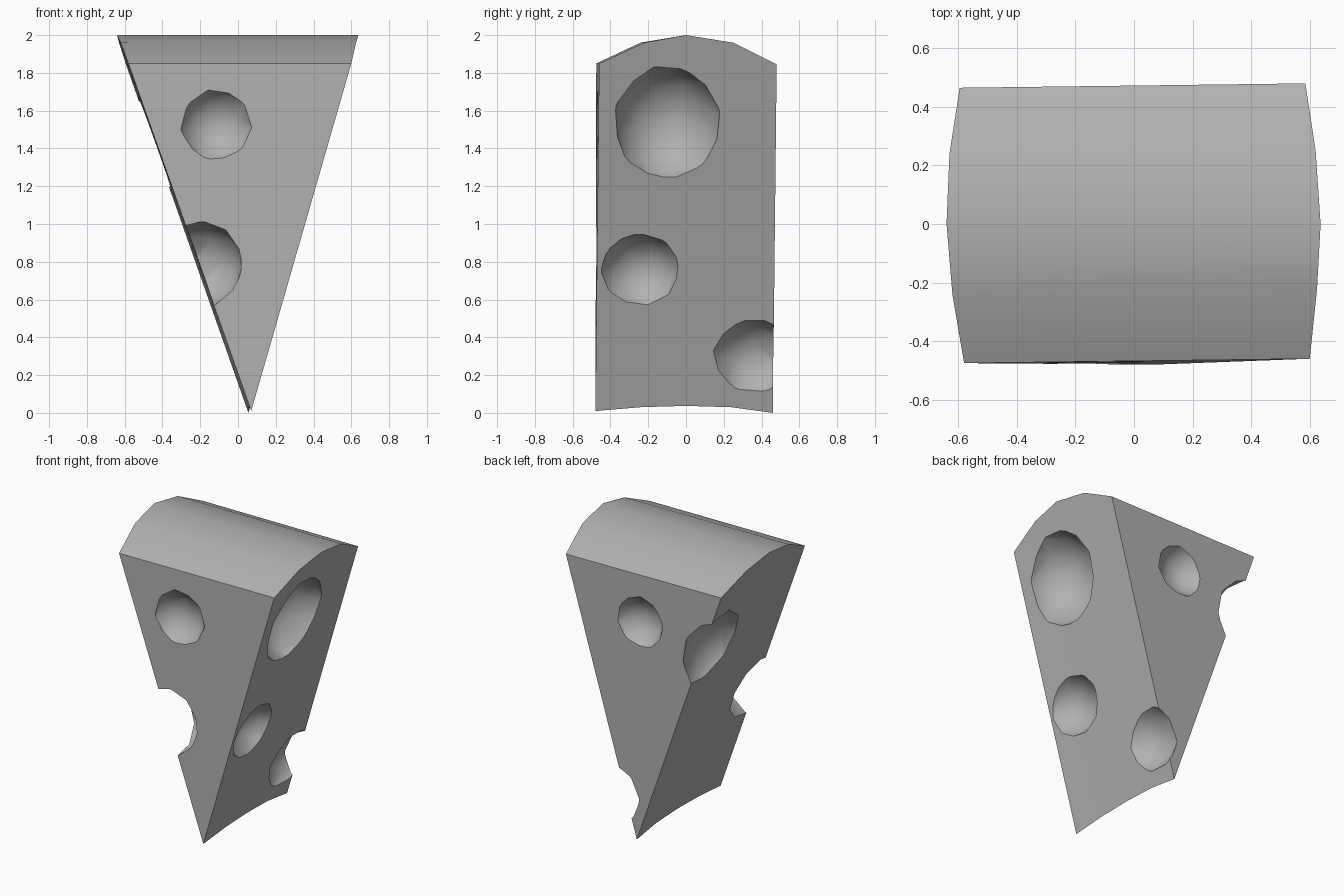
import bpy, bmesh
from mathutils import Matrix, Vector

if "Cube" in bpy.data.objects:
    bpy.data.objects.remove(bpy.data.objects["Cube"])

# Cross-section stations from front to back: left top, right top, tip
stations = [
    ((-.58, -.475, 1.85), (.60, -.46, 1.85), (.07, -.48, .01)),
    ((-.62, -.24, 1.96), (.625, -.22, 1.96), (.067, -.24, .03)),
    ((-.64, 0, 2.0), (.637, 0, 2.0), (.063, 0, .037)),
    ((-.63, .24, 1.96), (.62, .25, 1.96), (.059, .24, .03)),
    ((-.595, .465, 1.85), (.585, .48, 1.845), (.055, .46, 0)),
]


def make_object(name, bm):
    bmesh.ops.recalc_face_normals(bm, faces=bm.faces)
    mesh = bpy.data.meshes.new(name)
    bm.to_mesh(mesh)
    bm.free()
    ob = bpy.data.objects.new(name, mesh)
    bpy.context.collection.objects.link(ob)
    return ob


# Wedge body
bm = bmesh.new()
ribs = [[bm.verts.new(p) for p in s] for s in stations]
for a, b in zip(ribs, ribs[1:]):
    for i in range(3):
        j = (i + 1) % 3
        bm.faces.new((a[i], a[j], b[j], b[i]))
bm.faces.new(ribs[0])
bm.faces.new(ribs[-1])
wedge = make_object("cheese_wedge", bm)

# Grey material
grey = bpy.data.materials.new("cheese_grey")
grey.diffuse_color = (.44, .44, .44, 1)
grey.use_nodes = True
grey.node_tree.nodes["Principled BSDF"].inputs["Base Color"].default_value = grey.diffuse_color
wedge.data.materials.append(grey)

# Holes: sphere centre, radius, turn, height stretch
holes = [
    ((.55, -.10, 1.52), .285, .3, 1.12),   # right face, large
    ((.36, -.24, .74), .223, 1.1, .95),    # right face, middle
    ((.265, .36, .27), .25, .7, .95),      # right and back edge
    ((-.115, -.57, 1.525), .21, .5, 1),    # front face
    ((-.205, -.45, .785), .228, .2, 1),    # front and left edge
    ((.02, .55, 1.52), .19, .9, 1),        # back face
    ((-.60, .35, 1.37), .32, 1.4, 1),      # left and back edge
]
bm = bmesh.new()
for centre, radius, turn, stretch in holes:
    m = (Matrix.Translation(centre) @ Matrix.Diagonal((1.02, 1.02, 1.02 * stretch, 1))
         @ Matrix.Rotation(turn, 4, Vector((1, .6, .4))))
    bmesh.ops.create_icosphere(bm, subdivisions=2, radius=radius, matrix=m)
cutter = make_object("hole_cutter", bm)
cutter.data.materials.append(grey)
cutter.hide_render = True

# Carve the holes, then remove the cutter
mod = wedge.modifiers.new("holes", 'BOOLEAN')
mod.object = cutter
mod.operation = 'DIFFERENCE'
mod.solver = 'EXACT'
bpy.context.view_layer.objects.active = wedge
wedge.select_set(True)
bpy.ops.object.modifier_apply(modifier=mod.name)
bpy.data.objects.remove(cutter)
bpy.ops.object.shade_smooth_by_angle(angle=.6)
